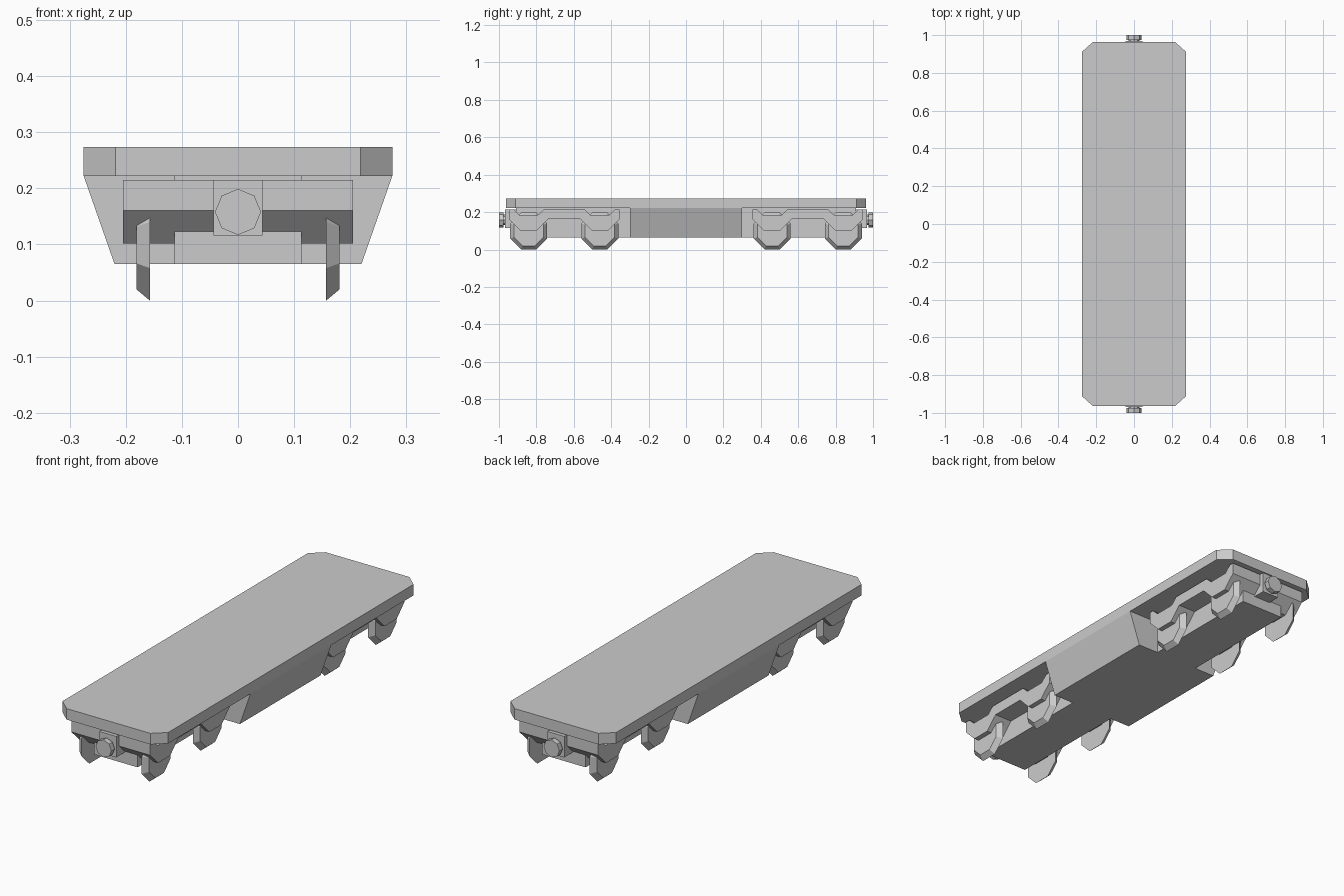
import bpy, bmesh, math

if "Cube" in bpy.data.objects:
    bpy.data.objects.remove(bpy.data.objects["Cube"])


def prism(name, loop_a, loop_b):
    """Solid joining two matching 3D loops with flat end caps."""
    bm = bmesh.new()
    a = [bm.verts.new(p) for p in loop_a]
    b = [bm.verts.new(p) for p in loop_b]
    n = len(a)
    bm.faces.new(a)
    bm.faces.new(b[::-1])
    for i in range(n):
        j = (i + 1) % n
        bm.faces.new((a[j], a[i], b[i], b[j]))
    bmesh.ops.recalc_face_normals(bm, faces=bm.faces)
    mesh = bpy.data.meshes.new(name)
    bm.to_mesh(mesh)
    bm.free()
    ob = bpy.data.objects.new(name, mesh)
    bpy.context.collection.objects.link(ob)
    return ob


def box(name, x0, x1, y0, y1, z0, z1):
    rect = [(x0, y0), (x1, y0), (x1, y1), (x0, y1)]
    return prism(name, [(x, y, z0) for x, y in rect], [(x, y, z1) for x, y in rect])


def octagon(radius, turn):
    return [(radius * math.cos(turn + i * math.pi / 4),
             radius * math.sin(turn + i * math.pi / 4)) for i in range(8)]


# Deck plate with clipped corners
outline = [(0.218, -0.963), (0.275, -0.912), (0.275, 0.912), (0.218, 0.963),
           (-0.218, 0.963), (-0.275, 0.912), (-0.275, -0.912), (-0.218, -0.963)]
prism("deck", [(x, y, 0.222) for x, y in outline], [(x, y, 0.274) for x, y in outline])

# Tapered belly between the bogies, and the narrow spine running under the deck
belly = [(-0.275, 0.222), (-0.22, 0.065), (0.22, 0.065), (0.275, 0.222)]
prism("belly", [(x, -0.3, z) for x, z in belly], [(x, 0.3, z) for x, z in belly])
box("spine", -0.113, 0.113, -0.908, 0.908, 0.065, 0.222)

# Half profile of a bogie frame, measured from the bogie centre
half = [(0.0, 0.162), (0.086, 0.162), (0.146, 0.102), (0.236, 0.102), (0.295, 0.161),
        (0.295, 0.215), (0.272, 0.215), (0.24, 0.185), (0.14, 0.185), (0.108, 0.215)]
profile = half + [(-y, z) for y, z in half[:0:-1]]

for end, side in (("front", -1), ("rear", 1)):
    mid = side * 0.651
    prism(end + "_bogie_frame", [(-0.205, mid + y, z) for y, z in profile],
          [(0.205, mid + y, z) for y, z in profile])

    # Bevelled octagonal wheels
    k = 1 / math.cos(math.pi / 8)
    for axle, off in (("inner", -0.19), ("outer", 0.19)):
        yc = side * (0.651 + off)
        for hand, sx in (("left", -1), ("right", 1)):
            big = octagon(0.099 * k, math.pi / 8)
            small = octagon(0.079 * k, math.pi / 8)
            prism(f"{end}_{axle}_{hand}_wheel",
                  [(sx * 0.157, yc + u, 0.099 + v) for u, v in big],
                  [(sx * 0.181, yc + u, 0.099 + v) for u, v in small])

    # Coupler block, neck and eight-sided knob
    ya, yb = sorted((side * 0.88, side * 0.968))
    box(end + "_coupler_block", -0.044, 0.044, ya, yb, 0.116, 0.215)
    for part, r, y0, y1 in (("neck", 0.028, 0.96, 0.98), ("knob", 0.041, 0.975, 1.0)):
        ring = octagon(r, 0)
        prism(f"{end}_coupler_{part}", [(u, side * y0, 0.158 + v) for u, v in ring],
              [(u, side * y1, 0.158 + v) for u, v in ring])
